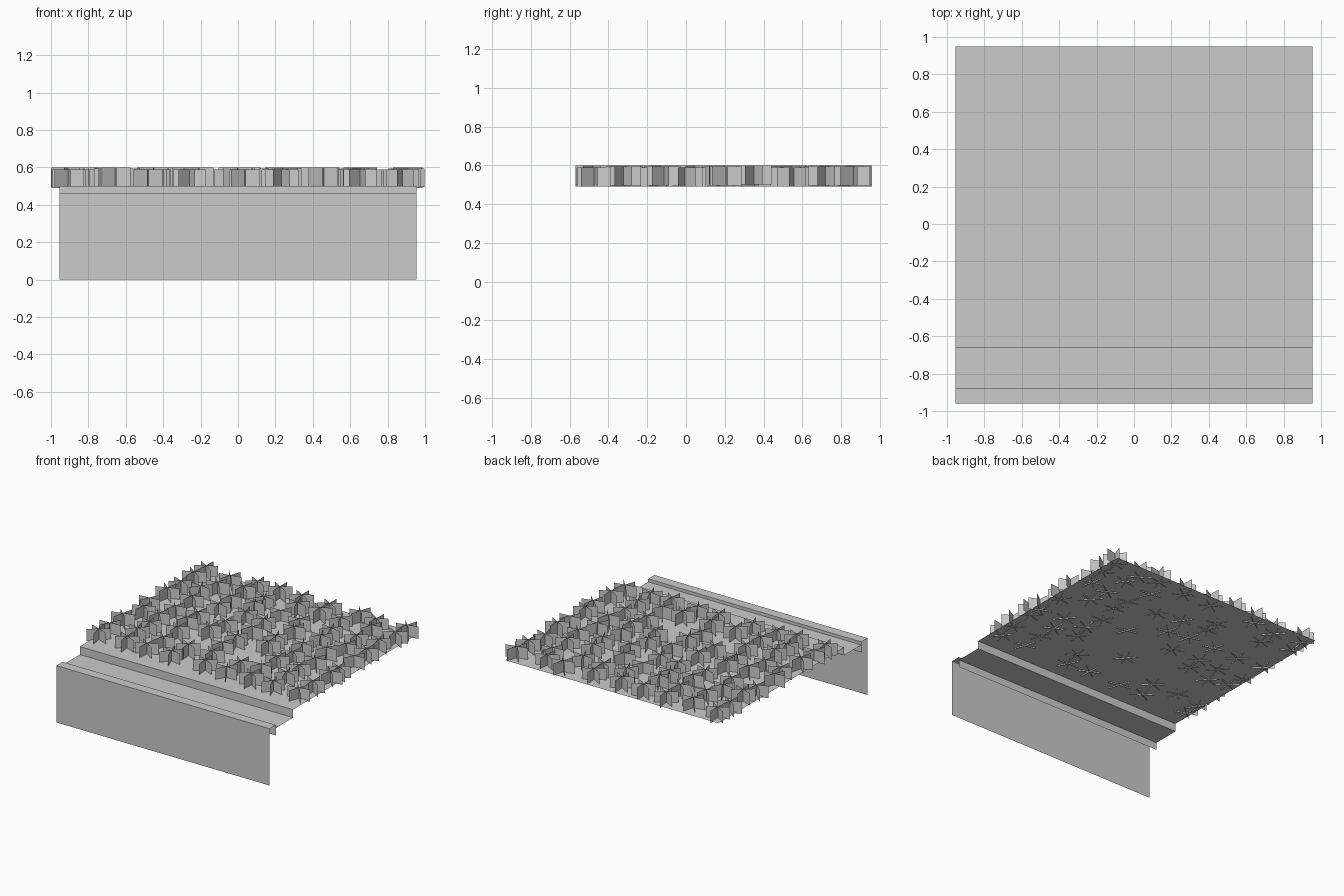
import bpy, bmesh, math, random

random.seed(7)
if "Cube" in bpy.data.objects:
    bpy.data.objects.remove(bpy.data.objects["Cube"])

grey = bpy.data.materials.new("light_grey")
grey.use_nodes = True
colour = (0.6, 0.6, 0.6, 1)
grey.diffuse_color = colour
grey.node_tree.nodes["Principled BSDF"].inputs["Base Color"].default_value = colour

HALF_WIDTH = 0.955


def finish(name, bm):
    mesh = bpy.data.meshes.new(name)
    bm.to_mesh(mesh)
    bm.free()
    mesh.materials.append(grey)
    obj = bpy.data.objects.new(name, mesh)
    bpy.context.collection.objects.link(obj)
    return obj


def strip(name, profile):
    """Sweep an open (y, z) profile across the full width as a thin sheet."""
    bm = bmesh.new()
    rows = [[bm.verts.new((x, y, z)) for x in (-HALF_WIDTH, HALF_WIDTH)]
            for y, z in profile]
    for (a, b), (c, d) in zip(rows, rows[1:]):
        bm.faces.new((a, b, d, c))
    return finish(name, bm)


# Front wall with a narrow kerb on top
strip("front_wall_kerb", [(-0.96, 0), (-0.96, 0.46), (-0.88, 0.46), (-0.88, 0.375)])
# Lower path, riser and raised lawn
strip("path_and_lawn", [(-0.88, 0.435), (-0.66, 0.435), (-0.66, 0.5), (0.95, 0.5)])

# Grass tufts: three crossed upright cards each, scattered on a loose grid
RADIUS, HEIGHT = 0.09, 0.098
BARE = [(-0.19, -0.1), (0.19, -0.2)]
COLUMNS, ROWS = 9, 9


def add_tuft(bm, x, y):
    turn = random.uniform(0, math.pi / 3)
    base = random.choice((0.49, 0.495, 0.5))
    for i in range(3):
        angle = turn + i * math.pi / 3
        dx, dy = RADIUS * math.cos(angle), RADIUS * math.sin(angle)
        corners = [(x - dx, y - dy, base), (x + dx, y + dy, base),
                   (x + dx, y + dy, base + HEIGHT), (x - dx, y - dy, base + HEIGHT)]
        bm.faces.new([bm.verts.new(c) for c in corners])


bm = bmesh.new()
for row in range(ROWS):
    for col in range(COLUMNS):
        x = -0.91 + 1.82 * col / (COLUMNS - 1) + random.uniform(-0.04, 0.04)
        y = -0.48 + 1.35 * row / (ROWS - 1) + random.uniform(-0.04, 0.04)
        x = max(-0.91, min(0.91, x))
        y = max(-0.48, min(0.87, y))
        if all(math.hypot(x - bx, y - by) > 0.13 for bx, by in BARE):
            add_tuft(bm, x, y)
finish("grass_tufts", bm)
